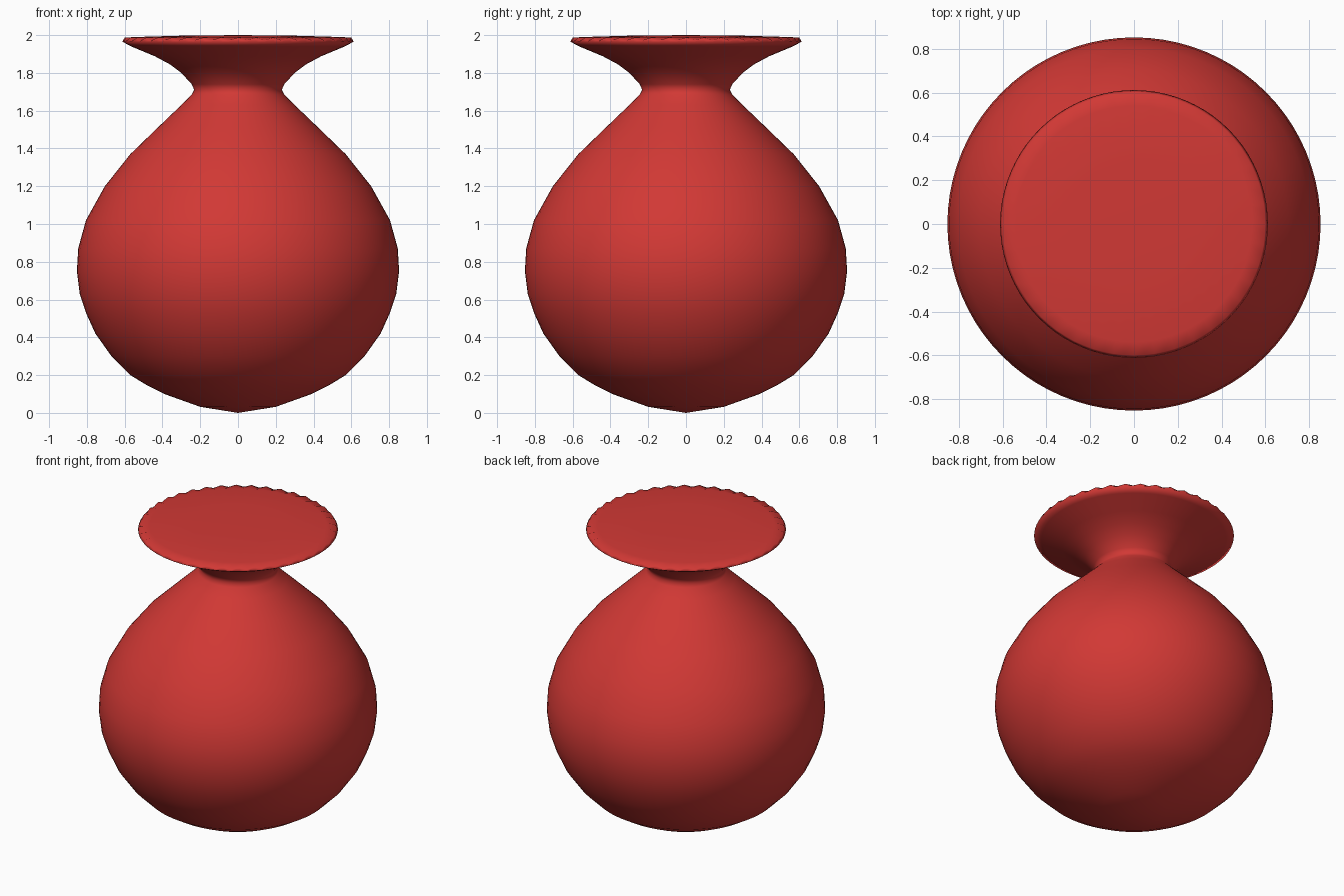
import bpy, bmesh
from math import sin, cos, tau

if "Cube" in bpy.data.objects:
    bpy.data.objects.remove(bpy.data.objects["Cube"])

SEG = 80

# Body outline (radius, height), from base point up to the rim
outline = [(0.2, 0.032), (0.39, 0.1), (0.48, 0.145), (0.57, 0.2), (0.67, 0.3),
           (0.755, 0.42), (0.805, 0.53), (0.838, 0.63), (0.853, 0.75),
           (0.846, 0.87), (0.805, 1.02), (0.705, 1.2), (0.57, 1.37),
           (0.42, 1.515), (0.3, 1.63), (0.245, 1.685), (0.232, 1.71),
           (0.245, 1.74), (0.3, 1.8), (0.36, 1.845), (0.44, 1.888),
           (0.565, 1.94), (0.612, 1.965)]


def ring(bm, r, z, wave=0.0):
    """Circle of vertices; wave alternates the height for a scalloped edge."""
    return [bm.verts.new((r * cos(tau * i / SEG), r * sin(tau * i / SEG),
                          z + wave * (-1) ** i)) for i in range(SEG)]


def bridge(bm, a, b):
    for i in range(SEG):
        j = (i + 1) % SEG
        bm.faces.new((a[i], a[j], b[j], b[i]))


bm = bmesh.new()
rings = [ring(bm, r, z) for r, z in outline]

# Scalloped lip and closed, very slightly domed top
rings.append(ring(bm, 0.6, 1.98, 0.007))
rings.append(ring(bm, 0.54, 1.99))
rings.append(ring(bm, 0.3, 1.997))
for a, b in zip(rings, rings[1:]):
    bridge(bm, a, b)

# Close the base point and the centre of the top
bottom = bm.verts.new((0, 0, 0))
top = bm.verts.new((0, 0, 2.0))
for i in range(SEG):
    j = (i + 1) % SEG
    bm.faces.new((bottom, rings[0][j], rings[0][i]))
    bm.faces.new((top, rings[-1][i], rings[-1][j]))

bmesh.ops.recalc_face_normals(bm, faces=bm.faces)
for f in bm.faces:
    f.smooth = True

mesh = bpy.data.meshes.new("vase")
bm.to_mesh(mesh)
bm.free()
vase = bpy.data.objects.new("vase", mesh)
bpy.context.collection.objects.link(vase)

# Red glaze
red = bpy.data.materials.new("red_glaze")
red.diffuse_color = (0.64, 0.04, 0.035, 1)
red.use_nodes = True
red.node_tree.nodes["Principled BSDF"].inputs["Base Color"].default_value = red.diffuse_color
mesh.materials.append(red)
